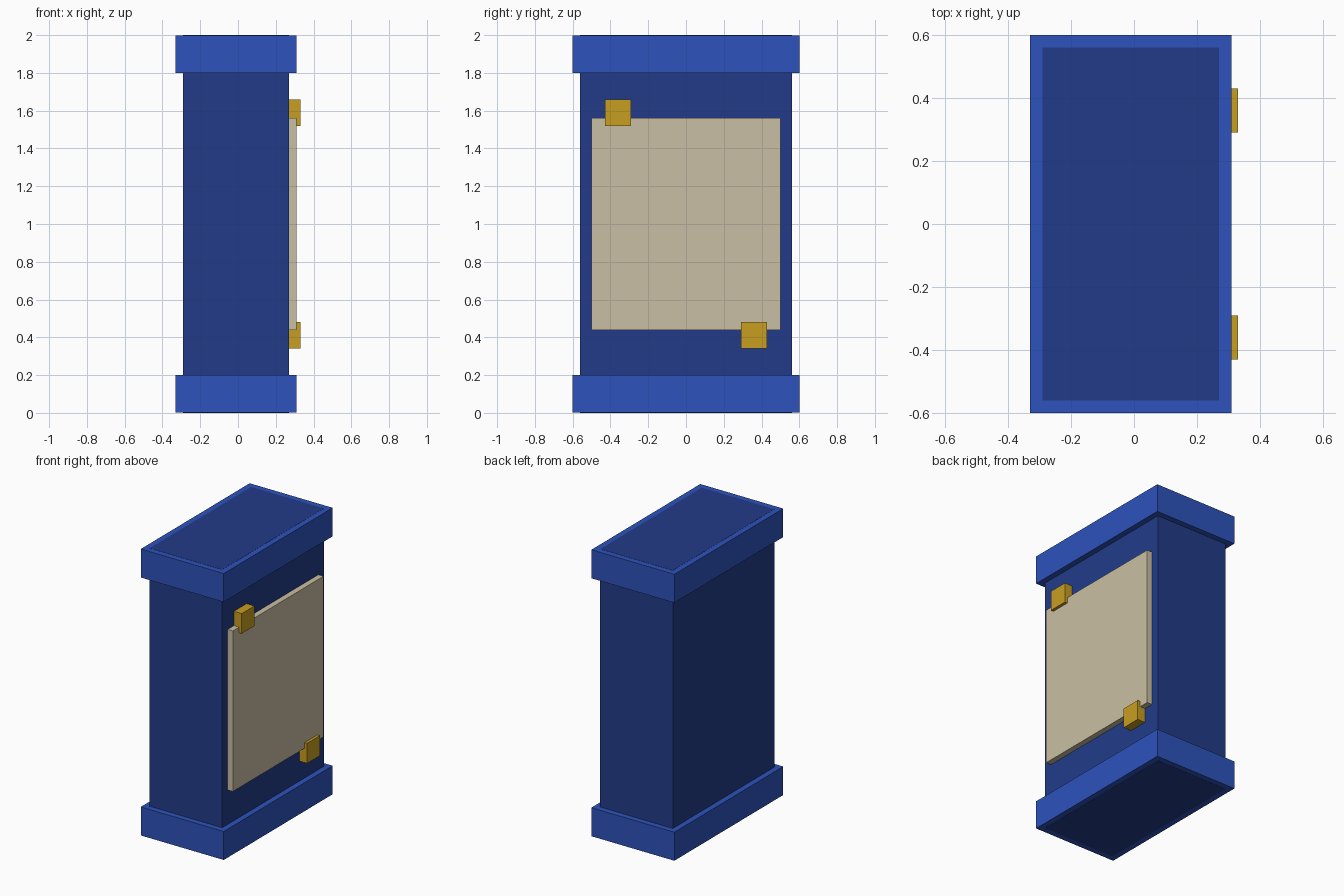
import bpy

cube = bpy.data.objects.get("Cube")
if cube:
    bpy.data.objects.remove(cube, do_unlink=True)


def material(name, rgb):
    mat = bpy.data.materials.new(name)
    mat.use_nodes = True
    mat.diffuse_color = (*rgb, 1)
    mat.node_tree.nodes["Principled BSDF"].inputs["Base Color"].default_value = (*rgb, 1)
    return mat


def box(name, low, high, mat):
    """Axis-aligned box between two opposite corners."""
    centre = [(a + b) / 2 for a, b in zip(low, high)]
    bpy.ops.mesh.primitive_cube_add(size=1, location=centre)
    obj = bpy.context.object
    obj.name = name
    obj.scale = [b - a for a, b in zip(low, high)]
    bpy.ops.object.transform_apply(location=False, rotation=False, scale=True)
    obj.data.materials.append(mat)
    return obj


dark_blue = material("dark blue", (0.016, 0.044, 0.25))
bright_blue = material("bright blue", (0.026, 0.087, 0.503))
cream = material("cream", (0.584, 0.521, 0.366))
gold = material("gold", (0.578, 0.342, 0.0144))

# Main body, running the full height through both bands
BACK, FACE, HALF = -0.29, 0.27, 0.56
LIP, GAP = 0.04, 0.001
box("body", (BACK, -HALF, 0), (FACE, HALF, 2), dark_blue)

# Wider bands at the base and top, a hair inside the body's ends
for name, z0, z1 in (("base_band", GAP, 0.2), ("top_band", 1.8, 2 - GAP)):
    box(name, (BACK - LIP, -HALF - LIP, z0), (FACE + LIP, HALF + LIP, z1), bright_blue)

# Panel on the side face
box("side_panel", (FACE, -0.5, 0.44), (FACE + LIP, 0.5, 1.56), cream)

# Clips on opposite corners of the panel
for name, y, z in (("upper_clip", -0.36, 1.59), ("lower_clip", 0.36, 0.41)):
    r = 0.07
    box(name, (FACE, y - r, z - r), (FACE + 0.06, y + r, z + r), gold)
